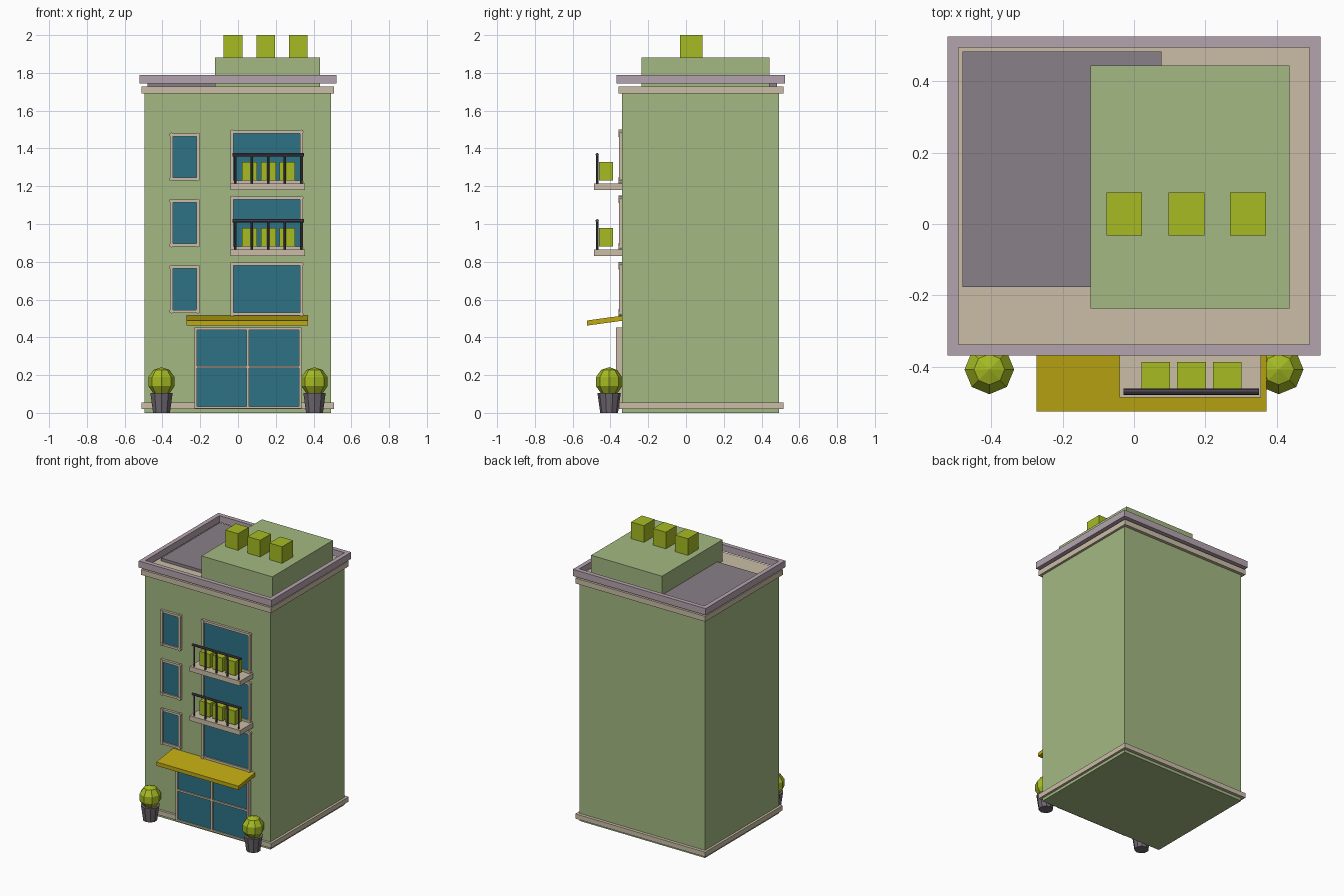
import bpy, bmesh, math
from mathutils import Matrix, Vector

cube = bpy.data.objects.get("Cube")
if cube:
    bpy.data.objects.remove(cube, do_unlink=True)


def material(name, rgb):
    lin = [(c / 255 / 12.92) if c < 11 else ((c / 255 + 0.055) / 1.055) ** 2.4 for c in rgb]
    m = bpy.data.materials.new(name)
    m.use_nodes = True
    m.diffuse_color = (*lin, 1)
    m.node_tree.nodes["Principled BSDF"].inputs["Base Color"].default_value = (*lin, 1)
    return m


GREEN = material("wall green", (163, 185, 130))
TAN = material("trim tan", (202, 189, 166))
MAUVE = material("parapet mauve", (181, 164, 174))
GREY = material("roof grey", (137, 129, 137))
BLUE = material("glass blue", (46, 114, 134))
GOLD = material("awning gold", (192, 170, 18))
LIME = material("leaf lime", (166, 187, 35))
POT = material("pot grey", (110, 103, 112))
DARK = material("railing dark", (78, 72, 82))


def finish(name, mat, bm):
    mesh = bpy.data.meshes.new(name)
    bmesh.ops.recalc_face_normals(bm, faces=bm.faces)
    bm.to_mesh(mesh)
    bm.free()
    mesh.materials.append(mat)
    obj = bpy.data.objects.new(name, mesh)
    bpy.context.collection.objects.link(obj)
    return obj


def add_box(bm, x0, x1, y0, y1, z0, z1):
    place = Matrix.Translation(((x0 + x1) / 2, (y0 + y1) / 2, (z0 + z1) / 2))
    size = Matrix.Diagonal((x1 - x0, y1 - y0, z1 - z0, 1))
    bmesh.ops.create_cube(bm, size=1, matrix=place @ size)


def add_rod(bm, a, b, r, sides=8, r2=None):
    a, b = Vector(a), Vector(b)
    turn = (b - a).to_track_quat("Z", "Y").to_matrix().to_4x4()
    bmesh.ops.create_cone(bm, cap_ends=True, segments=sides, radius1=r,
                          radius2=r if r2 is None else r2, depth=(b - a).length,
                          matrix=Matrix.Translation((a + b) / 2) @ turn)


def box(name, mat, *bounds):
    bm = bmesh.new()
    add_box(bm, *bounds)
    return finish(name, mat, bm)


WALL = -0.338


def window(name, x0, x1, z0, z1):
    # Glass plate, four frame bars and rounded corner studs
    t, front = 0.016, WALL - 0.017
    box(name + "_glass", BLUE, x0 + t, x1 - t, WALL - 0.007, WALL, z0 + t, z1 - t)
    bm = bmesh.new()
    for x in (x0, x1 - t):
        add_box(bm, x, x + t, front, WALL, z0, z1)
    for z in (z0, z1 - t):
        add_box(bm, x0 + t, x1 - t, front, WALL, z, z + t)
    for x in (x0 + t / 2, x1 - t / 2):
        for z in (z0 + t / 2, z1 - t / 2):
            add_rod(bm, (x, front - 0.003, z), (x, WALL, z), 0.012)
    finish(name + "_frame", TAN, bm)


# Main block and its bands
box("building_body", GREEN, -0.494, 0.492, WALL, 0.493, 0, 1.71)
box("base_band", TAN, -0.511, 0.509, -0.355, 0.515, 0.02, 0.054)
box("cornice_slab", TAN, -0.511, 0.509, -0.357, 0.515, 1.69, 1.728)

# Raised parapet ring with a shadow gap beneath it
bm = bmesh.new()
for y0, y1 in ((-0.368, -0.337), (0.494, 0.525)):
    add_box(bm, -0.522, 0.522, y0, y1, 1.743, 1.79)
for x0, x1 in ((-0.522, -0.491), (0.491, 0.522)):
    add_box(bm, x0, x1, -0.337, 0.494, 1.743, 1.79)
finish("parapet", MAUVE, bm)

# Roof terrace, rooftop room and planters
box("roof_terrace", GREY, -0.48, 0.077, -0.177, 0.483, 1.72, 1.748)
box("rooftop_room", GREEN, -0.122, 0.435, -0.236, 0.443, 1.72, 1.882)
for i, x in enumerate((-0.027, 0.147, 0.319)):
    box(f"roof_planter_{i + 1}", LIME, x - 0.05, x + 0.05, -0.032, 0.088, 1.88, 2)

# Windows on three floors, balconies on the upper two
for floor in range(3):
    lift = floor * 0.35
    window(f"small_window_{floor + 1}", -0.36, -0.205, 0.53 + lift, 0.78 + lift)
    window(f"large_window_{floor + 1}", -0.039, 0.343, 0.515 + lift, 0.796 + lift)
    if floor == 0:
        continue
    base = 0.515 + lift
    box(f"balcony_slab_{floor}", TAN, -0.04, 0.356, -0.486, WALL, base - 0.035, base)
    bm = bmesh.new()
    add_rod(bm, (-0.029, -0.47, base + 0.152), (0.35, -0.47, base + 0.152), 0.009)
    for i in range(5):
        x = -0.015 + i * 0.0875
        add_rod(bm, (x, -0.47, base), (x, -0.47, base + 0.15), 0.006)
    finish(f"balcony_railing_{floor}", DARK, bm)
    for i in range(3):
        x = 0.021 + i * 0.1
        box(f"balcony_planter_{floor}_{i + 1}", LIME, x, x + 0.08,
            -0.461, -0.386, base + 0.015, base + 0.113)

# Entrance: glass, frame and crossing bars
box("door_glass", BLUE, -0.22, 0.326, -0.36, WALL, 0.03, 0.44)
bm = bmesh.new()
for x in (-0.231, 0.045, 0.324):
    add_box(bm, x, x + 0.013, -0.37, WALL, 0.022, 0.452)
for z in (0.022, 0.237, 0.439):
    add_box(bm, -0.225, 0.33, -0.369, WALL, z, z + 0.012)
finish("door_frame", TAN, bm)

# Sloping awning: the outer edge drops
awning = box("awning", GOLD, -0.273, 0.371, -0.525, WALL + 0.002, 0.488, 0.515)
for v in awning.data.vertices:
    if v.co.y < -0.4:
        v.co.z -= 0.026

# Potted shrubs either side of the entrance
for side, x in (("right", -0.405), ("left", 0.405)):
    bm = bmesh.new()
    add_rod(bm, (x, -0.407, 0), (x, -0.407, 0.105), 0.047, 10, 0.062)
    finish(f"{side}_pot", POT, bm)
    bm = bmesh.new()
    bmesh.ops.create_uvsphere(bm, u_segments=8, v_segments=5, radius=1,
                              matrix=Matrix.Translation((x, -0.407, 0.165))
                              @ Matrix.Diagonal((0.073, 0.073, 0.077, 1)))
    finish(f"{side}_shrub", LIME, bm)
